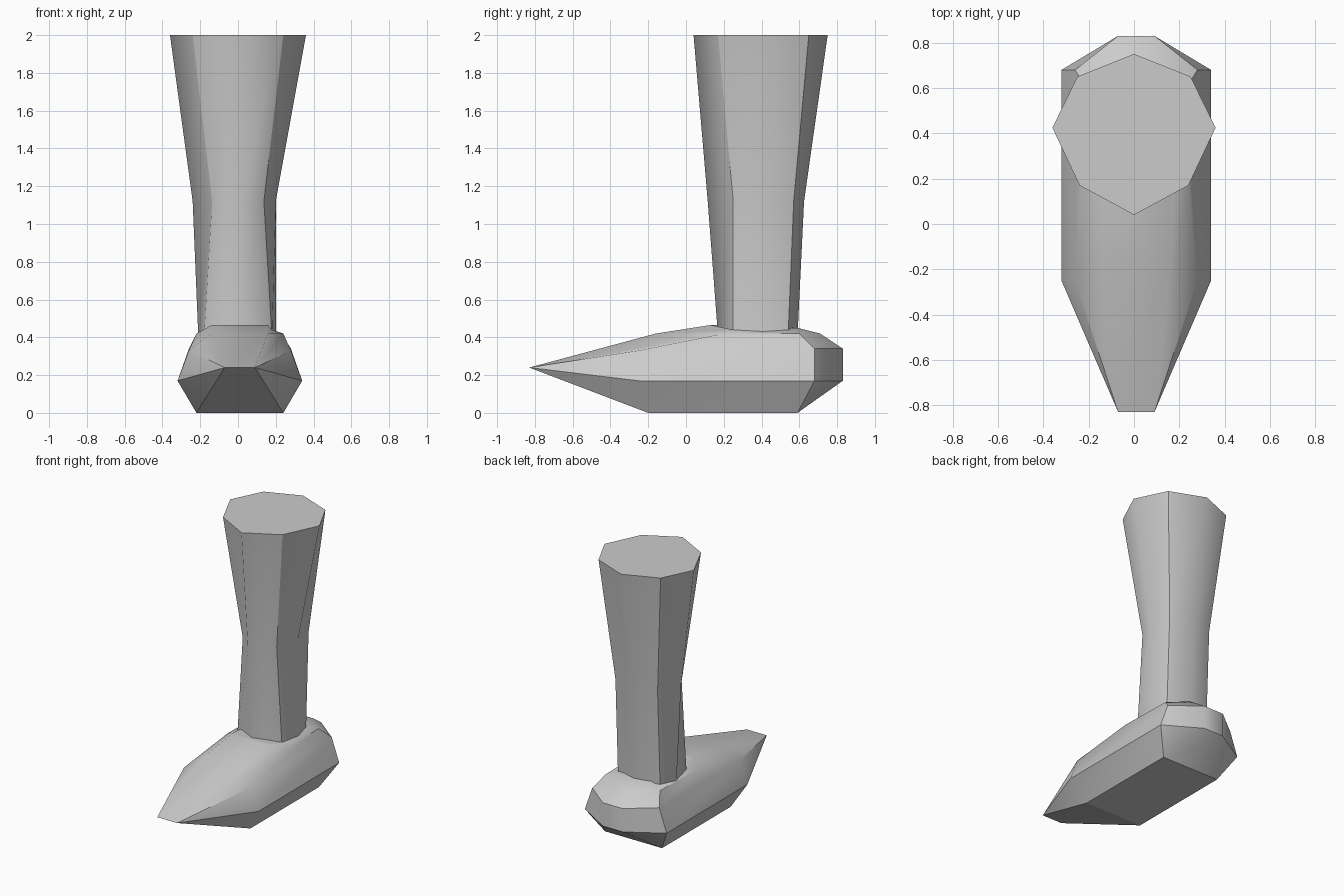
import bpy, bmesh

if "Cube" in bpy.data.objects:
    bpy.data.objects.remove(bpy.data.objects["Cube"])

grey = bpy.data.materials.new("plain grey")
grey.use_nodes = True
colour = (0.6, 0.6, 0.6, 1)
grey.diffuse_color = colour
grey.node_tree.nodes["Principled BSDF"].inputs["Base Color"].default_value = colour


def loft(name, rings, sharp_corners=()):
    """Skin a stack of closed rings and cap both ends."""
    bm = bmesh.new()
    rows = [[bm.verts.new(p) for p in ring] for ring in rings]
    count = len(rows[0])
    for low, high in zip(rows, rows[1:]):
        for i in range(count):
            j = (i + 1) % count
            bm.faces.new((low[i], low[j], high[j], high[i]))
    caps = [bm.faces.new(rows[0][::-1]), bm.faces.new(rows[-1])]
    for face in bm.faces:
        face.smooth = True
    for cap in caps:
        for edge in cap.edges:
            edge.smooth = False
    for low, high in zip(rows, rows[1:]):
        for i in sharp_corners:
            bm.edges.get((low[i], high[i])).smooth = False
    bmesh.ops.remove_doubles(bm, verts=bm.verts, dist=0.0005)
    bmesh.ops.recalc_face_normals(bm, faces=bm.faces)
    mesh = bpy.data.meshes.new(name)
    bm.to_mesh(mesh)
    bm.free()
    mesh.materials.append(grey)
    obj = bpy.data.objects.new(name, mesh)
    bpy.context.collection.objects.link(obj)
    return obj


def leg_ring(z, front, front_side, left, right, back_side, back):
    """Eight-sided ring; side corners are (x, y) and mirrored."""
    (fx, fy), (bx, by) = front_side, back_side
    mid = (front + back) / 2 + 0.03
    return [(0, front, z), (fx, fy, z), (left, mid, z), (bx, by, z),
            (0, back, z), (-bx, by, z), (-right, mid, z), (-fx, fy, z)]


def foot_ring(*half):
    """Mirror the left half of a ring about the foot's centre line."""
    centre = 0.01
    return ([(centre + x, y, z) for x, y, z in half]
            + [(centre - x, y, z) for x, y, z in reversed(half)])


# Leg: flared at the top, waisted above the ankle
loft("leg", [
    leg_ring(0.40, 0.17, (0.18, 0.25), 0.20, 0.21, (0.17, 0.54), 0.59),
    leg_ring(1.12, 0.115, (0.137, 0.25), 0.20, 0.24, (0.17, 0.57), 0.625),
    leg_ring(2.00, 0.04, (0.24, 0.17), 0.36, 0.36, (0.25, 0.65), 0.75),
], sharp_corners=(1, 3, 5, 7))

# Foot: flat sole, wide welt, pointed toe and rounded instep
toe = (0.08, -0.83, 0.24)
sole_front, sole_back = (0.23, -0.20, 0), (0.23, 0.59, 0)
foot = loft("foot", [
    foot_ring(sole_front, sole_front, sole_back, sole_back),
    foot_ring(toe, (0.33, -0.25, 0.17), (0.33, 0.68, 0.17), (0.08, 0.83, 0.17)),
    foot_ring(toe, (0.27, -0.25, 0.33), (0.27, 0.68, 0.34), (0.08, 0.83, 0.34)),
    foot_ring((0.15, -0.16, 0.42), (0.23, 0.20, 0.42), (0.22, 0.60, 0.42), (0.10, 0.71, 0.42)),
    foot_ring((0.15, 0.13, 0.465), (0.17, 0.25, 0.44), (0.16, 0.50, 0.44), (0.10, 0.59, 0.45)),
])
bpy.context.view_layer.objects.active = foot
foot.select_set(True)
bpy.ops.object.shade_smooth_by_angle(angle=0.65)
